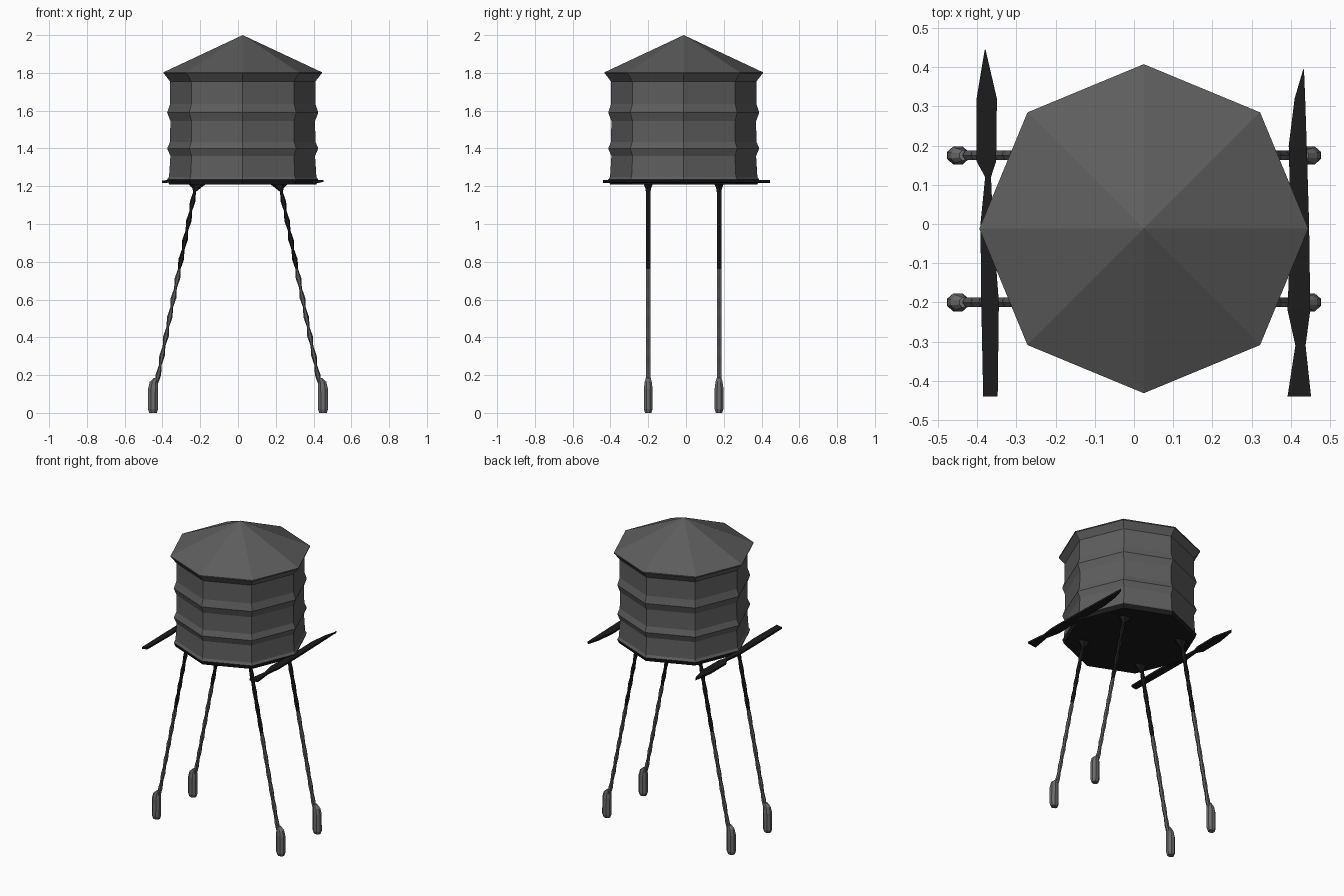
import bpy, bmesh, math
from mathutils import Vector

if "Cube" in bpy.data.objects:
    bpy.data.objects.remove(bpy.data.objects["Cube"])


def paint(name, v):
    m = bpy.data.materials.new(name)
    m.diffuse_color = (v, v, v, 1)
    m.use_nodes = True
    m.node_tree.nodes["Principled BSDF"].inputs["Base Color"].default_value = m.diffuse_color
    return m


GREY = paint("dark_grey", 0.11)
FOOT = paint("foot_grey", 0.15)
BLACK = paint("near_black", 0.011)


def loft(name, rings, mat, apex=None, dark=None):
    """Flat-shaded skin through equal-sized rings, capped; dark(face) picks near-black faces."""
    bm = bmesh.new()
    vs = [[bm.verts.new(p) for p in ring] for ring in rings]
    n = len(vs[0])
    for a, b in zip(vs, vs[1:]):
        for i in range(n):
            j = (i + 1) % n
            bm.faces.new((a[i], a[j], b[j], b[i]))
    bm.faces.new(vs[0][::-1])
    if apex:
        top = bm.verts.new(apex)
        for i in range(n):
            bm.faces.new((vs[-1][i], vs[-1][(i + 1) % n], top))
    else:
        bm.faces.new(vs[-1])
    bmesh.ops.recalc_face_normals(bm, faces=bm.faces)
    if dark:
        for f in bm.faces:
            f.material_index = int(dark(f))
    me = bpy.data.meshes.new(name)
    bm.to_mesh(me)
    bm.free()
    me.materials.append(mat)
    me.materials.append(BLACK)
    ob = bpy.data.objects.new(name, me)
    bpy.context.collection.objects.link(ob)
    return ob


def ring(x, y, z, rx, ry, n, phase=0.0):
    return [Vector((x + rx * math.cos(2 * math.pi * i / n + phase),
                    y + ry * math.sin(2 * math.pi * i / n + phase), z)) for i in range(n)]


CX, CY = 0.025, -0.012

# Octagonal tank with two raised hoops, flared rims and a black underside
tank = [(1.21, 0.39), (1.235, 0.40), (1.25, 0.39), (1.36, 0.383), (1.40, 0.40), (1.435, 0.385),
        (1.545, 0.383), (1.59, 0.40), (1.635, 0.385), (1.755, 0.385), (1.80, 0.42)]
loft("tank", [ring(CX, CY, z, r, r, 8) for z, r in tank], GREY,
     dark=lambda f: f.calc_center_median().z < 1.225)

# Pyramid roof
loft("roof", [ring(CX, CY, 1.797, 0.42, 0.42, 8), ring(CX, CY, 1.803, 0.42, 0.42, 8)],
     GREY, apex=(CX, CY, 2.0))

# Slender rippled legs, blackened towards the top, with chunky feet
for sx, side in ((-1, "left"), (1, "right")):
    for y, end in ((-0.20, "front"), (0.175, "back")):
        rings = []
        steps = 20
        for k in range(steps + 1):
            t = k / steps
            x = sx * (0.432 - 0.202 * t)
            r = 0.015 if k % 2 else 0.007
            rings.append(ring(x, y, 0.15 + 1.02 * t, r, 0.014, 6))
        rings.append(ring(sx * 0.22, y, 1.19, 0.022, 0.018, 6))
        rings.append(ring(sx * 0.215, y, 1.215, 0.05, 0.03, 6))
        loft(f"{end}_{side}_leg", rings, GREY,
             dark=lambda f: f.calc_center_median().z > 0.75)
        foot = [(0.0, 0.45, 0.022, 0.018), (0.02, 0.45, 0.029, 0.025),
                (0.13, 0.449, 0.029, 0.025), (0.165, 0.445, 0.024, 0.02),
                (0.185, 0.434, 0.012, 0.014)]
        loft(f"{end}_{side}_foot",
             [ring(sx * x, y, z, rx, ry, 8, math.pi / 8) for z, x, rx, ry in foot], FOOT)

# Thin splintered beams under the tank: (y, x min, x max)
beams = {
    "left_beam": [(-0.44, -0.385, -0.348), (-0.20, -0.39, -0.345), (0.0, -0.392, -0.36),
                  (0.12, -0.38, -0.365), (0.16, -0.402, -0.352), (0.32, -0.402, -0.35),
                  (0.445, -0.381, -0.379)],
    "right_beam": [(-0.44, 0.392, 0.452), (-0.31, 0.412, 0.438), (-0.22, 0.392, 0.45),
                   (0.0, 0.40, 0.447), (0.20, 0.395, 0.441), (0.32, 0.41, 0.437),
                   (0.395, 0.432, 0.434)],
}
for name, sections in beams.items():
    loft(name, [[Vector(p) for p in ((a, y, 1.217), (b, y, 1.222), (b, y, 1.234), (a, y, 1.229))]
                for y, a, b in sections], BLACK)
